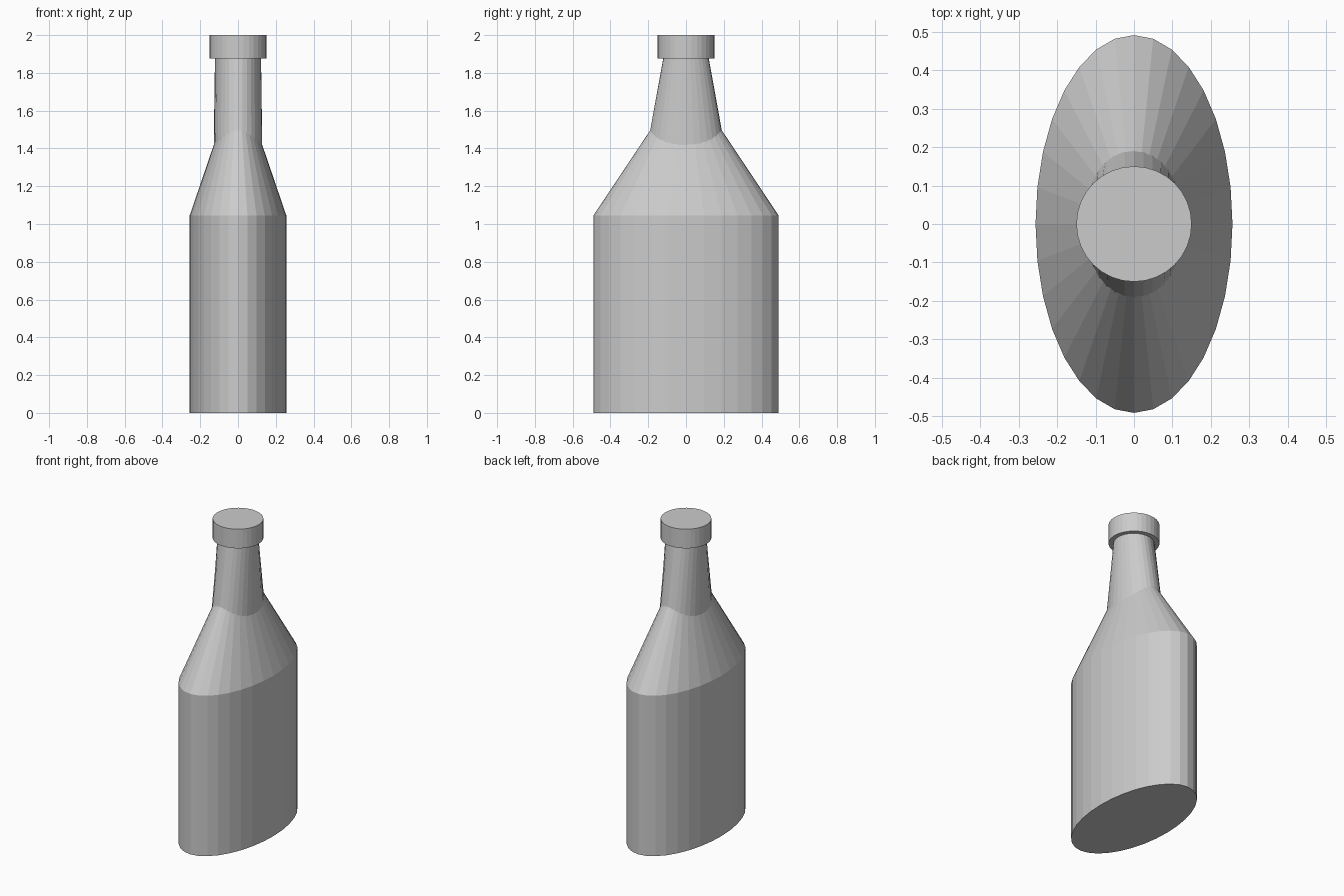
import bpy
import bmesh
from math import cos, sin, tau

SIDES = 32

cube = bpy.data.objects.get("Cube")
if cube:
    bpy.data.objects.remove(cube, do_unlink=True)

grey = bpy.data.materials.new("plain grey")
grey.use_nodes = True
grey.diffuse_color = (0.6, 0.6, 0.6, 1)
grey.node_tree.nodes["Principled BSDF"].inputs["Base Color"].default_value = (0.6, 0.6, 0.6, 1)


def loft(name, sections):
    """Closed solid through elliptical sections (x radius, y radius, z)."""
    bm = bmesh.new()
    rings = [[bm.verts.new((rx * cos(tau * i / SIDES), ry * sin(tau * i / SIDES), z))
              for i in range(SIDES)] for rx, ry, z in sections]
    for low, high in zip(rings, rings[1:]):
        for i in range(SIDES):
            j = (i + 1) % SIDES
            bm.faces.new((low[i], low[j], high[j], high[i]))
    bm.faces.new(rings[0][::-1])
    bm.faces.new(rings[-1])
    mesh = bpy.data.meshes.new(name)
    bm.to_mesh(mesh)
    bm.free()
    mesh.materials.append(grey)
    obj = bpy.data.objects.new(name, mesh)
    bpy.context.collection.objects.link(obj)
    return obj


# Oval body with tapering shoulder, its tip ending inside the neck
loft("bottle_body", [(0.256, 0.491, 0), (0.256, 0.491, 1.045), (0.087, 0.16, 1.54)])

# Neck changing from oval to round, rooted in the shoulder
loft("bottle_neck", [(0.13, 0.225, 1.3), (0.122, 0.12, 1.88)])

# Round cap
loft("bottle_cap", [(0.15, 0.15, 1.875), (0.15, 0.15, 2.0)])
